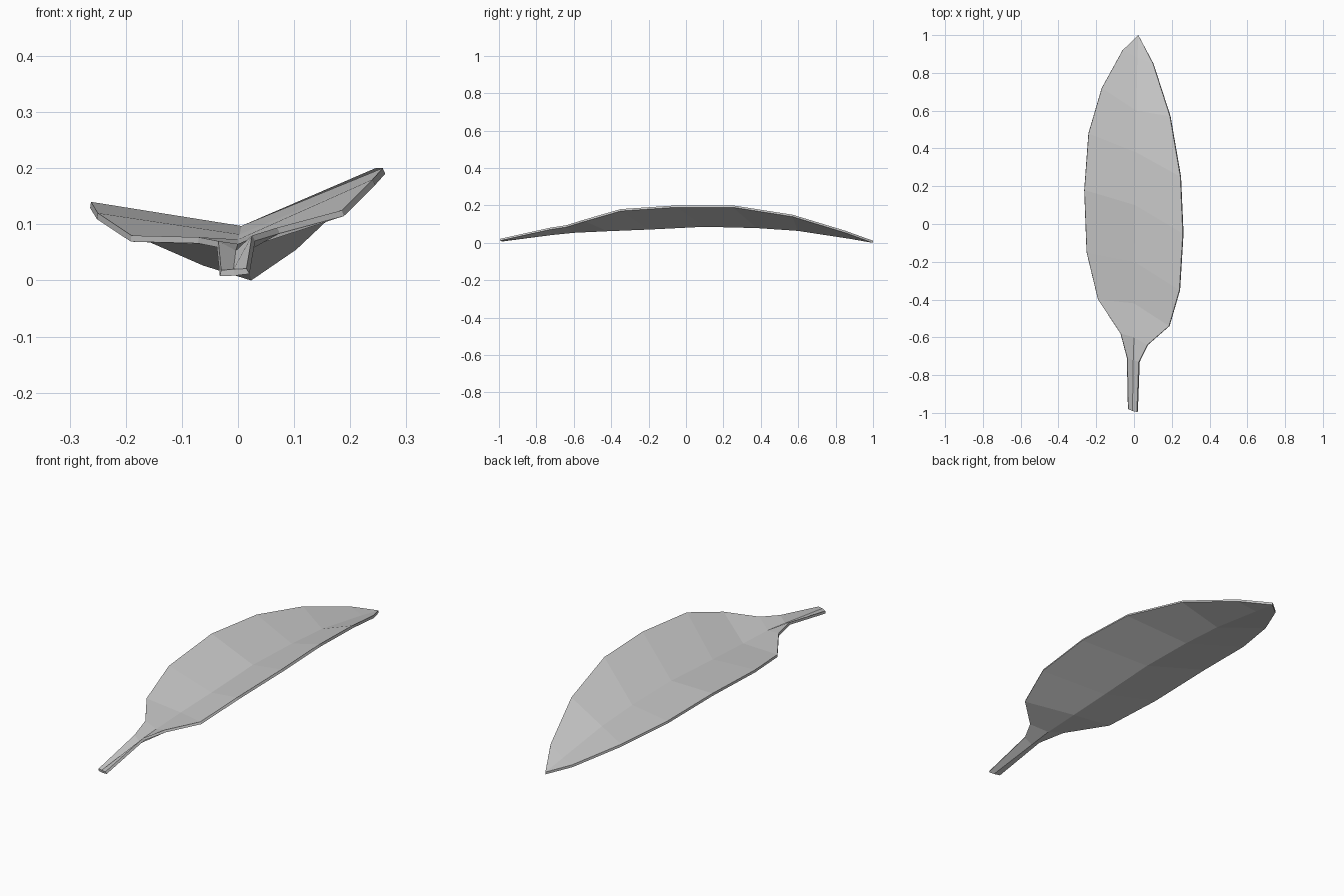
import bpy
import bmesh

# Remove the default object
default_cube = bpy.data.objects.get("Cube")
if default_cube:
    bpy.data.objects.remove(default_cube, do_unlink=True)


def make_material(name, colour):
    material = bpy.data.materials.new(name)
    material.use_nodes = True
    material.diffuse_color = colour
    material.node_tree.nodes["Principled BSDF"].inputs["Base Color"].default_value = colour
    return material


# Margins and midrib, each running from the stem end towards the tip
right_margin = [
    (-.03, -.98, .018), (-.035, -.71, .07), (-.07, -.58, .077),
    (-.19, -.4, .08), (-.25, -.15, .12), (-.262, .18, .14),
    (-.24, .48, .12), (-.17, .72, .085), (-.06, .92, .037),
]
midrib = [
    (-.008, -.99, .02), (-.004, -.72, .053), (0, -.6, .065),
    (0, -.42, .073), (.003, -.2, .082), (.006, .1, .097),
    (.01, .38, .09), (.012, .6, .075), (.018, .88, .032),
]
left_margin = [
    (.015, -.995, .021), (.025, -.73, .08), (.07, -.64, .094),
    (.185, -.54, .125), (.24, -.35, .18), (.258, -.05, .2),
    (.245, .25, .2), (.19, .57, .15), (.1, .85, .065),
]
tip_position = (.023, 1, .011)


def add_blade_half(bm, outer, inner, tip):
    """Bridge two rows of vertices and close them at the tip."""
    for index in range(len(outer) - 1):
        bm.faces.new((outer[index], inner[index], inner[index + 1], outer[index + 1]))
    bm.faces.new((outer[-1], inner[-1], tip))


# Folded leaf blade with its stem
bm = bmesh.new()
rows = [[bm.verts.new(point) for point in row] for row in (right_margin, midrib, left_margin)]
tip = bm.verts.new(tip_position)
add_blade_half(bm, rows[0], rows[1], tip)
add_blade_half(bm, rows[1], rows[2], tip)
bm.normal_update()

mesh = bpy.data.meshes.new("leaf")
bm.to_mesh(mesh)
bm.free()
leaf = bpy.data.objects.new("leaf", mesh)
bpy.context.collection.objects.link(leaf)
mesh.materials.append(make_material("light grey", (.6, .6, .6, 1)))

# Thin the blade out downwards, keeping the upper surface in place
thickness = leaf.modifiers.new("blade_thickness", "SOLIDIFY")
thickness.thickness = .011
thickness.offset = -1
thickness.use_even_offset = True
